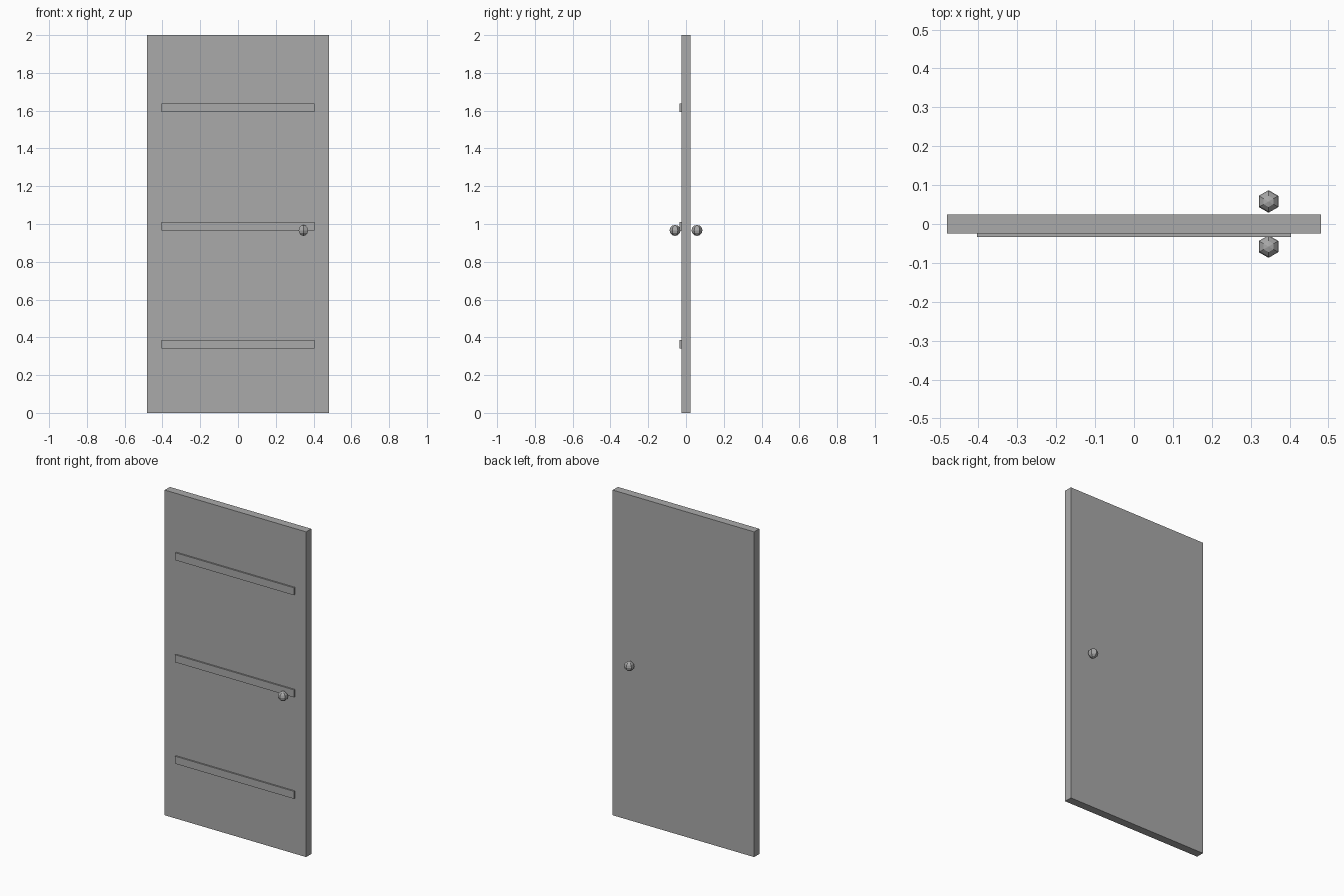
import bpy
import bmesh
import math
from mathutils import Matrix

cube = bpy.data.objects.get("Cube")
if cube:
    bpy.data.objects.remove(cube, do_unlink=True)

# Single plain grey for the whole door
grey = bpy.data.materials.new("plain_grey")
grey.use_nodes = True
colour = (0.4, 0.4, 0.4, 1)
grey.diffuse_color = colour
grey.node_tree.nodes["Principled BSDF"].inputs["Base Color"].default_value = colour


def finish(name, bm, location):
    mesh = bpy.data.meshes.new(name)
    bm.to_mesh(mesh)
    bm.free()
    mesh.materials.append(grey)
    obj = bpy.data.objects.new(name, mesh)
    obj.location = location
    bpy.context.collection.objects.link(obj)
    return obj


def box(name, size, location):
    bm = bmesh.new()
    bmesh.ops.create_cube(bm, size=1)
    bmesh.ops.scale(bm, vec=size, verts=bm.verts)
    return finish(name, bm, location)


def knob(name, location, radius=0.029):
    # Six-sided faceted ball with corners facing front and back
    bm = bmesh.new()
    bmesh.ops.create_uvsphere(bm, u_segments=6, v_segments=6, radius=radius)
    widest = max(bm.verts, key=lambda v: v.co.xy.length)
    turn = math.pi / 2 - math.atan2(widest.co.y, widest.co.x)
    bmesh.ops.rotate(bm, matrix=Matrix.Rotation(turn, 3, "Z"), verts=bm.verts)
    return finish(name, bm, location)


# Door slab
box("door_panel", (0.962, 0.05, 2), (0, 0, 1))

# Raised trim strips on the front
for name, z in (("lower", 0.364), ("middle", 0.988), ("upper", 1.616)):
    box(name + "_trim_strip", (0.808, 0.02, 0.046), (0, -0.024, z))

# Knobs on both faces
for name, y in (("front_knob", -0.058), ("back_knob", 0.058)):
    knob(name, (0.346, y, 0.966))
